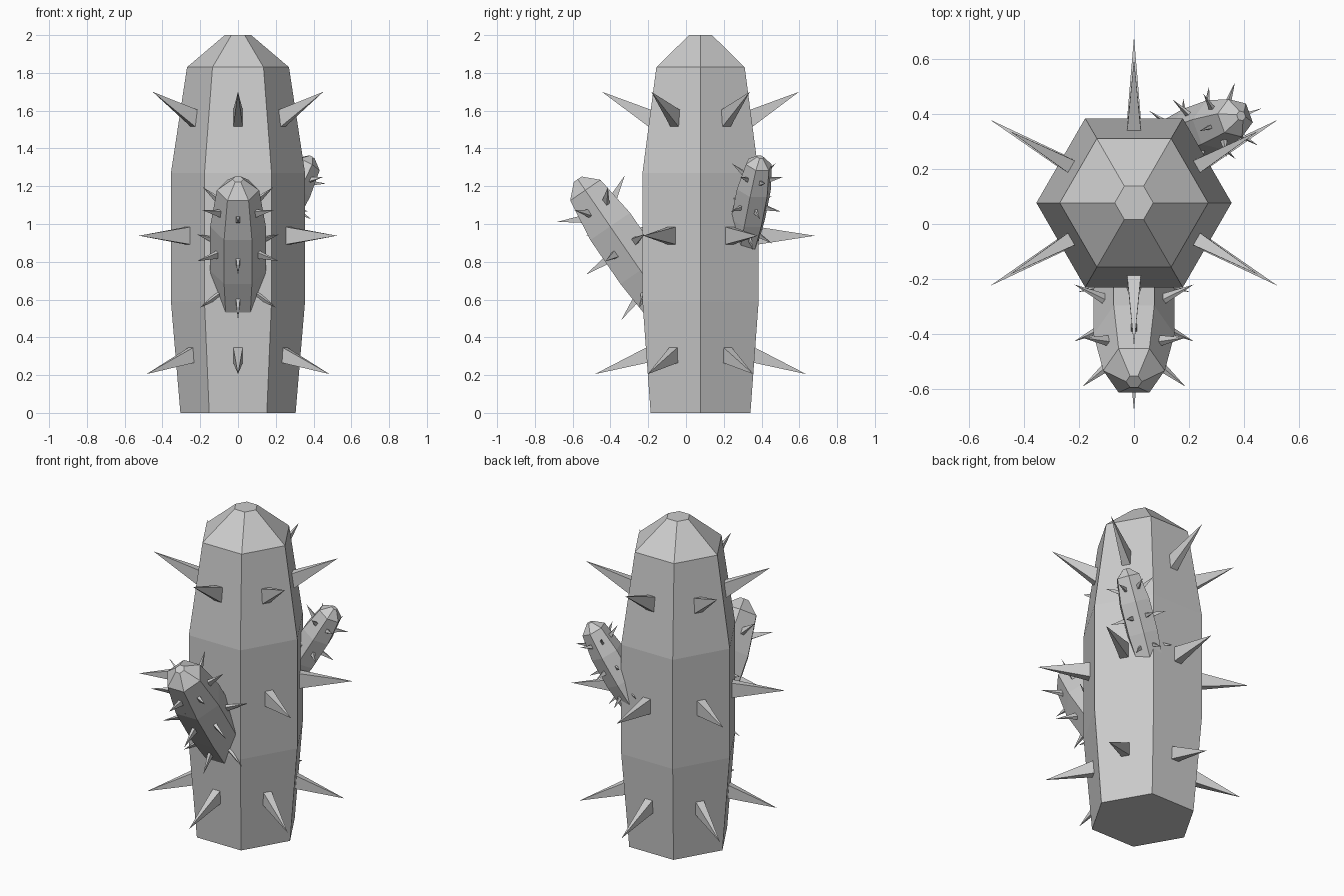
import bpy, bmesh
from math import sin, cos, pi, radians
from mathutils import Matrix, Vector

if "Cube" in bpy.data.objects:
    bpy.data.objects.remove(bpy.data.objects["Cube"])

# (height, corner radius) of the six-sided stem
PROFILE = [(0, .305), (.59, .355), (1.27, .355), (1.83, .27), (2.0, .07)]
# per band: base height, base half height, tip height, tip distance from axis
SPIKES = [(.305, .04, .205, .56), (.938, .046, .938, .605), (1.56, .045, 1.70, .522)]
SPIKE_HALF_WIDTH = .025
SIDES = 6


def cactus(name, location, scale=1.0, lean=0.0, turn=0.0):
    bm = bmesh.new()
    rings = [[bm.verts.new((r * cos(i * pi / 3), r * sin(i * pi / 3), z)) for i in range(SIDES)]
             for z, r in PROFILE]
    bm.faces.new(rings[0][::-1])
    bm.faces.new(rings[-1])
    for band in range(len(PROFILE) - 1):
        lo, hi = rings[band], rings[band + 1]
        (z0, r0), (z1, r1) = PROFILE[band], PROFILE[band + 1]
        for i in range(SIDES):
            j = (i + 1) % SIDES
            outer = [lo[i], lo[j], hi[j], hi[i]]
            if band >= len(SPIKES):
                bm.faces.new(outer)
                continue
            # side panel with a four-sided spike drawn out of its middle
            zb, half, zt, rt = SPIKES[band]
            a = (i + .5) * pi / 3
            out, side = Vector((cos(a), sin(a), 0)), Vector((-sin(a), cos(a), 0))
            inner = []
            for sx, sz in ((-1, -1), (1, -1), (1, 1), (-1, 1)):
                z = zb + sz * half
                r = (r0 + (r1 - r0) * (z - z0) / (z1 - z0)) * cos(pi / 6)
                inner.append(bm.verts.new(out * r + side * sx * SPIKE_HALF_WIDTH + Vector((0, 0, z))))
            tip = bm.verts.new(out * rt + Vector((0, 0, zt)))
            for k in range(4):
                n = (k + 1) % 4
                bm.faces.new((outer[k], outer[n], inner[n], inner[k]))
                bm.faces.new((inner[k], inner[n], tip))
    bmesh.ops.recalc_face_normals(bm, faces=bm.faces[:])
    mesh = bpy.data.meshes.new(name)
    bm.to_mesh(mesh)
    bm.free()
    obj = bpy.data.objects.new(name, mesh)
    bpy.context.collection.objects.link(obj)
    obj.matrix_world = (Matrix.Translation(location) @ Matrix.Rotation(radians(turn), 4, 'Z')
                        @ Matrix.Rotation(radians(lean), 4, 'X') @ Matrix.Scale(scale, 4))
    return obj


# main stem and two smaller leaning offshoots
cactus("cactus_stem", (0, .077, 0))
cactus("front_offshoot", (0, -.103, .553), .415, 34.5)
cactus("back_offshoot", (.136, .301, .887), .27, 30, 110)
